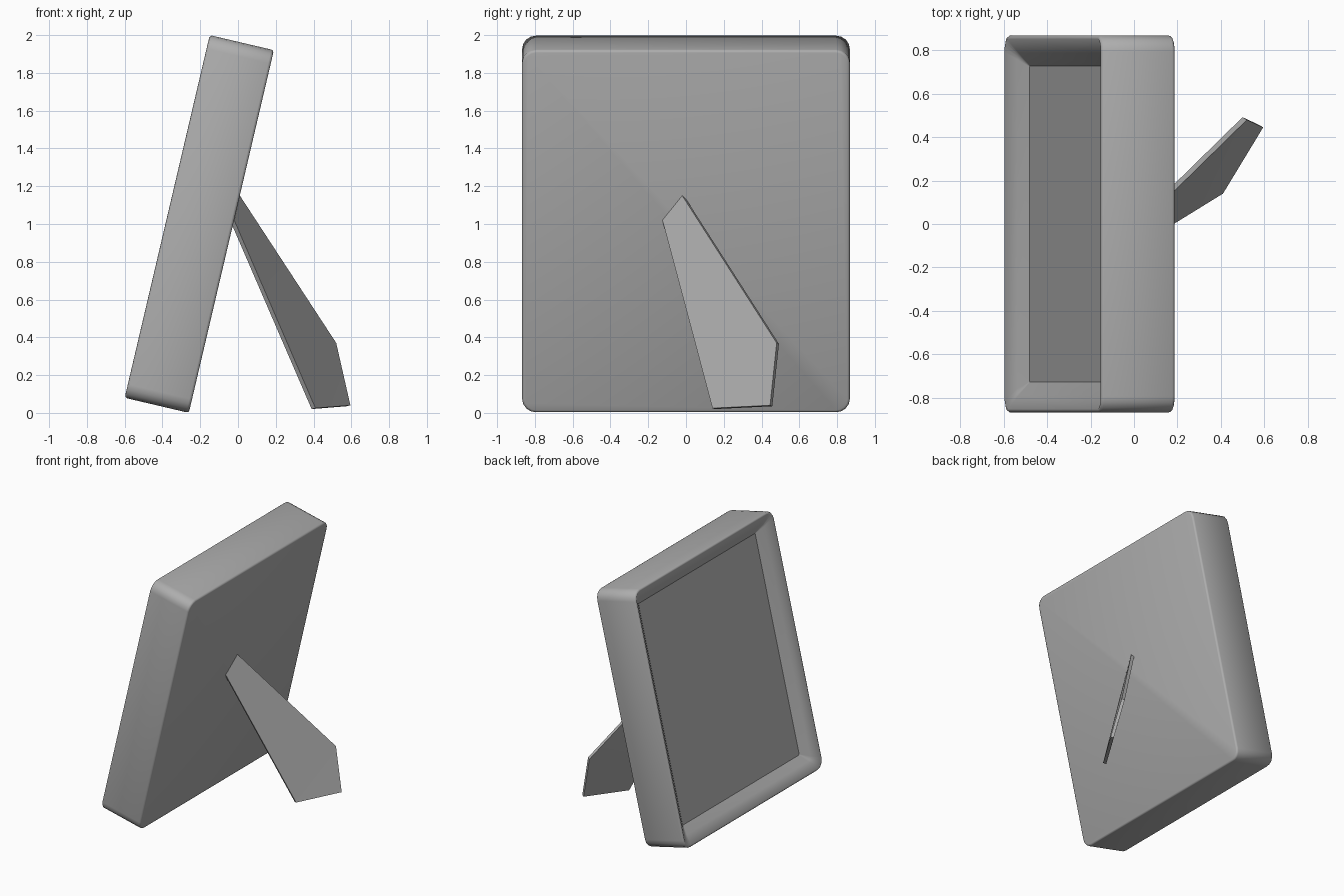
import bpy, bmesh, math
from mathutils import Vector

cube = bpy.data.objects.get("Cube")
if cube:
    bpy.data.objects.remove(cube, do_unlink=True)

HALF_W, HEIGHT, DEPTH = 0.868, 1.972, 0.349
TILT = math.radians(13.2)
RIM, RECESS = 0.14, 0.09

grey = bpy.data.materials.new("plain_grey")
grey.use_nodes = True
colour = (0.42, 0.42, 0.42, 1)
grey.diffuse_color = colour
grey.node_tree.nodes["Principled BSDF"].inputs["Base Color"].default_value = colour


def finish(bm, name, smooth_angle=None):
    bmesh.ops.recalc_face_normals(bm, faces=bm.faces)
    mesh = bpy.data.meshes.new(name)
    bm.to_mesh(mesh)
    bm.free()
    obj = bpy.data.objects.new(name, mesh)
    bpy.context.collection.objects.link(obj)
    mesh.materials.append(grey)
    if smooth_angle:
        bpy.ops.object.select_all(action="DESELECT")
        obj.select_set(True)
        bpy.context.view_layer.objects.active = obj
        bpy.ops.object.shade_smooth_by_angle(angle=math.radians(smooth_angle))
    return obj


def place(depth, y, up):
    """Depth runs from front to back, up along the leaning face."""
    return Vector((-0.6 + depth * math.cos(TILT) + up * math.sin(TILT), y,
                   0.08 - depth * math.sin(TILT) + up * math.cos(TILT)))


def rounded_loop(bm, depth, inset, radius, steps=4):
    """Rounded rectangle parallel to the leaning face."""
    a, b = HALF_W - inset - radius, HEIGHT / 2 - inset - radius
    verts = []
    for quarter, (sy, sz) in enumerate([(1, 1), (-1, 1), (-1, -1), (1, -1)]):
        for i in range(steps + 1):
            t = math.pi / 2 * (quarter + i / steps)
            verts.append(bm.verts.new(place(depth, sy * a + radius * math.cos(t),
                                            HEIGHT / 2 + sz * b + radius * math.sin(t))))
    return verts


# Frame body: back, rounded sides, lip and sloping rim (depth, inset, corner radius)
bm = bmesh.new()
profile = [(DEPTH, 0.014, 0.06), (DEPTH - 0.004, 0.004, 0.07), (DEPTH - 0.014, 0, 0.074),
           (0.012, 0, 0.074), (0.003, 0.006, 0.07), (0, 0.016, 0.06),
           (0.045, 0.08, 0.03), (RECESS, RIM, 0.004)]
loops = [rounded_loop(bm, *row) for row in profile]
for lower, upper in zip(loops, loops[1:]):
    for i in range(len(lower)):
        j = (i + 1) % len(lower)
        bm.faces.new((lower[i], lower[j], upper[j], upper[i]))
bm.faces.new(loops[0])
finish(bm, "frame", 50)

# Flat picture panel closing the recess
bm = bmesh.new()
bm.faces.new(rounded_loop(bm, RECESS, RIM, 0.004))
panel = finish(bm, "picture_panel")
if panel.data.polygons[0].normal.x > 0:
    panel.data.flip_normals()

# Swung-out stand: thin plate with a slight fold across its foot
bm = bmesh.new()
top, hinge, heel, toe, knee = [bm.verts.new(p) for p in (
    (0.01, -0.02, 1.15), (-0.02, -0.125, 1.02), (0.41, 0.14, 0.025),
    (0.595, 0.445, 0.04), (0.52, 0.48, 0.37))]
faces = [bm.faces.new((top, hinge, heel, knee)), bm.faces.new((heel, toe, knee))]
back = bmesh.ops.extrude_face_region(bm, geom=faces, use_keep_orig=True)["geom"]
shift = Vector((-0.84, 0.5, -0.2)) * 0.024
bmesh.ops.translate(bm, vec=shift, verts=[v for v in back if isinstance(v, bmesh.types.BMVert)])
finish(bm, "stand", 30)
